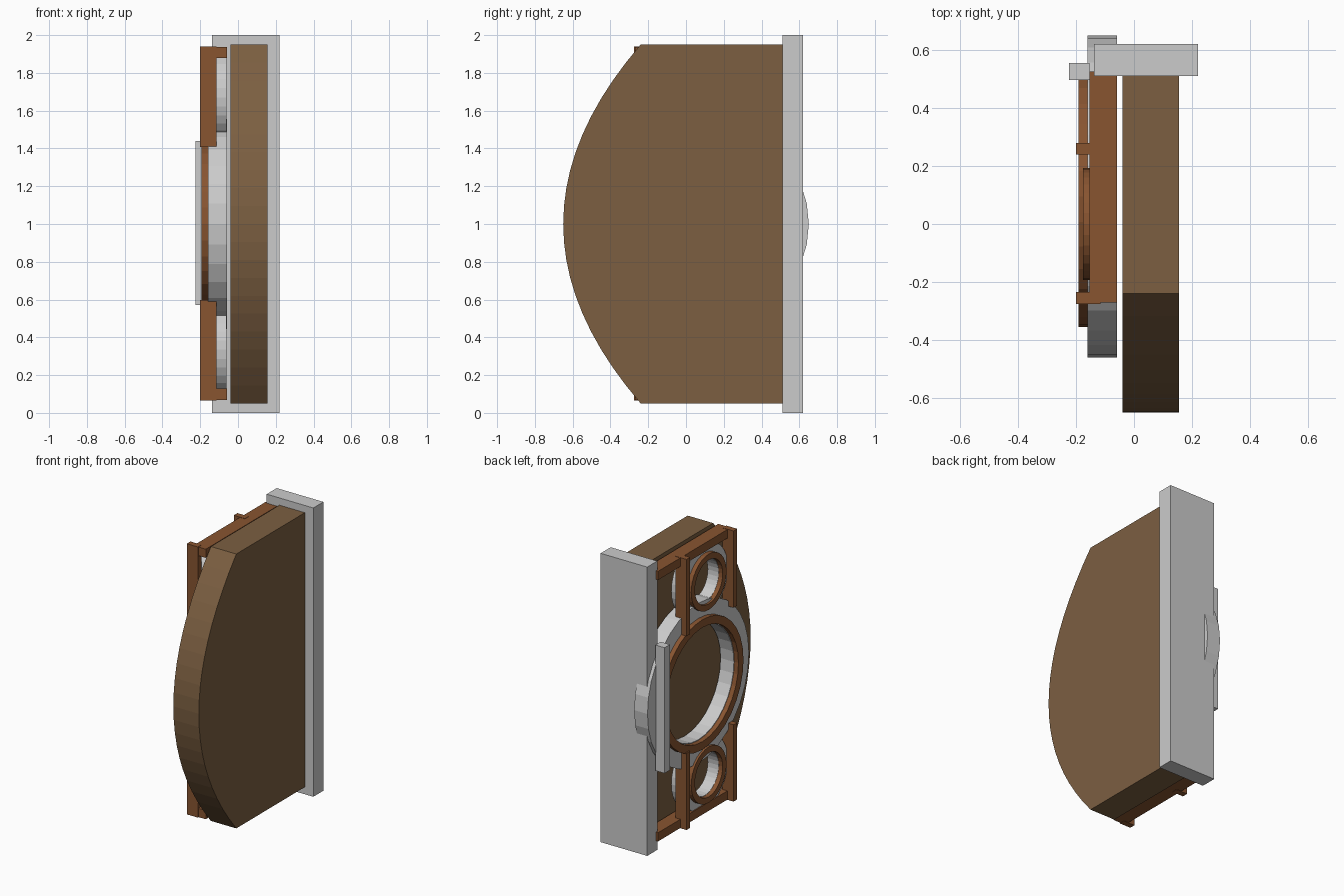
import bpy, bmesh, math

if "Cube" in bpy.data.objects:
    bpy.data.objects.remove(bpy.data.objects["Cube"])


def material(name, color):
    m = bpy.data.materials.new(name)
    m.diffuse_color = (*color, 1)
    m.use_nodes = True
    m.node_tree.nodes["Principled BSDF"].inputs["Base Color"].default_value = m.diffuse_color
    return m


DARK = material("dark_wood", (0.20, 0.114, 0.053))
WARM = material("warm_wood", (0.246, 0.089, 0.03))


def finish(name, bm, mat=None):
    bmesh.ops.recalc_face_normals(bm, faces=bm.faces[:])
    mesh = bpy.data.meshes.new(name)
    bm.to_mesh(mesh)
    bm.free()
    ob = bpy.data.objects.new(name, mesh)
    bpy.context.collection.objects.link(ob)
    if mat:
        mesh.materials.append(mat)
    return ob


def box(name, xs, ys, zs, mat=None):
    bm = bmesh.new()
    bmesh.ops.create_cube(bm, size=1)
    for v in bm.verts:
        for i, (a, b) in enumerate((xs, ys, zs)):
            v.co[i] = (a + b) / 2 + v.co[i] * (b - a)
    return finish(name, bm, mat)


def ring(name, xs, y, z, outer, inner, mat=None, n=32):
    """Flat-faced ring with its axis along x."""
    bm = bmesh.new()
    section = [(xs[0], outer), (xs[1], outer), (xs[1], inner), (xs[0], inner)]
    loops = []
    for i in range(n):
        a = 2 * math.pi * i / n
        loops.append([bm.verts.new((x, y + r * math.cos(a), z + r * math.sin(a)))
                      for x, r in section])
    for i in range(n):
        p, q = loops[i], loops[(i + 1) % n]
        for k in range(4):
            m = (k + 1) % 4
            bm.faces.new((p[k], p[m], q[m], q[k]))
    return finish(name, bm, mat)


# Thick panel with a bowed front edge
bm = bmesh.new()
N = 20
profile = [(0.51, 1.95), (0.51, 0.05)]
for i in range(N + 1):
    t = -1 + 2 * i / N
    profile.append((-0.65 + 0.41 * t * t, 1 + 0.95 * t))
face = bm.faces.new([bm.verts.new((-0.04, y, z)) for y, z in profile])
ext = bmesh.ops.extrude_face_region(bm, geom=[face])
bmesh.ops.translate(bm, vec=(0.195, 0, 0),
                    verts=[e for e in ext["geom"] if isinstance(e, bmesh.types.BMVert)])
finish("bowed_panel", bm, DARK)

# Back plate
box("back_plate", (-0.137, 0.22), (0.51, 0.62), (0, 2))

# Large central ring with wooden trim and the upright bar behind it
ring("large_ring", (-0.16, -0.058), 0.095, 1.0, 0.555, 0.39)
ring("large_ring_trim", (-0.192, -0.15), 0.095, 1.0, 0.45, 0.395, WARM)
box("upright_bar", (-0.224, -0.154), (0.497, 0.555), (0.57, 1.44))

# Upper and lower frames, mirrored about mid height
for side, s in (("upper", 1), ("lower", -1)):
    zc = 1.003 + s * 0.668
    ring(side + "_small_ring", (-0.145, -0.062), 0, zc, 0.25, 0.15)
    ring(side + "_small_ring_trim", (-0.175, -0.13), 0, zc, 0.193, 0.152, WARM)
    zs = sorted((1.003 + s * 0.875, 1.003 + s * 0.935))
    box(side + "_rail", (-0.153, -0.058), (-0.27, 0.525), zs, WARM)
    zs = sorted((1.003 + s * 0.405, 1.003 + s * 0.937))
    for end, y in (("front", -0.255), ("back", 0.26)):
        box(f"{side}_{end}_post", (-0.2, -0.115), (y - 0.02, y + 0.02), zs, WARM)
